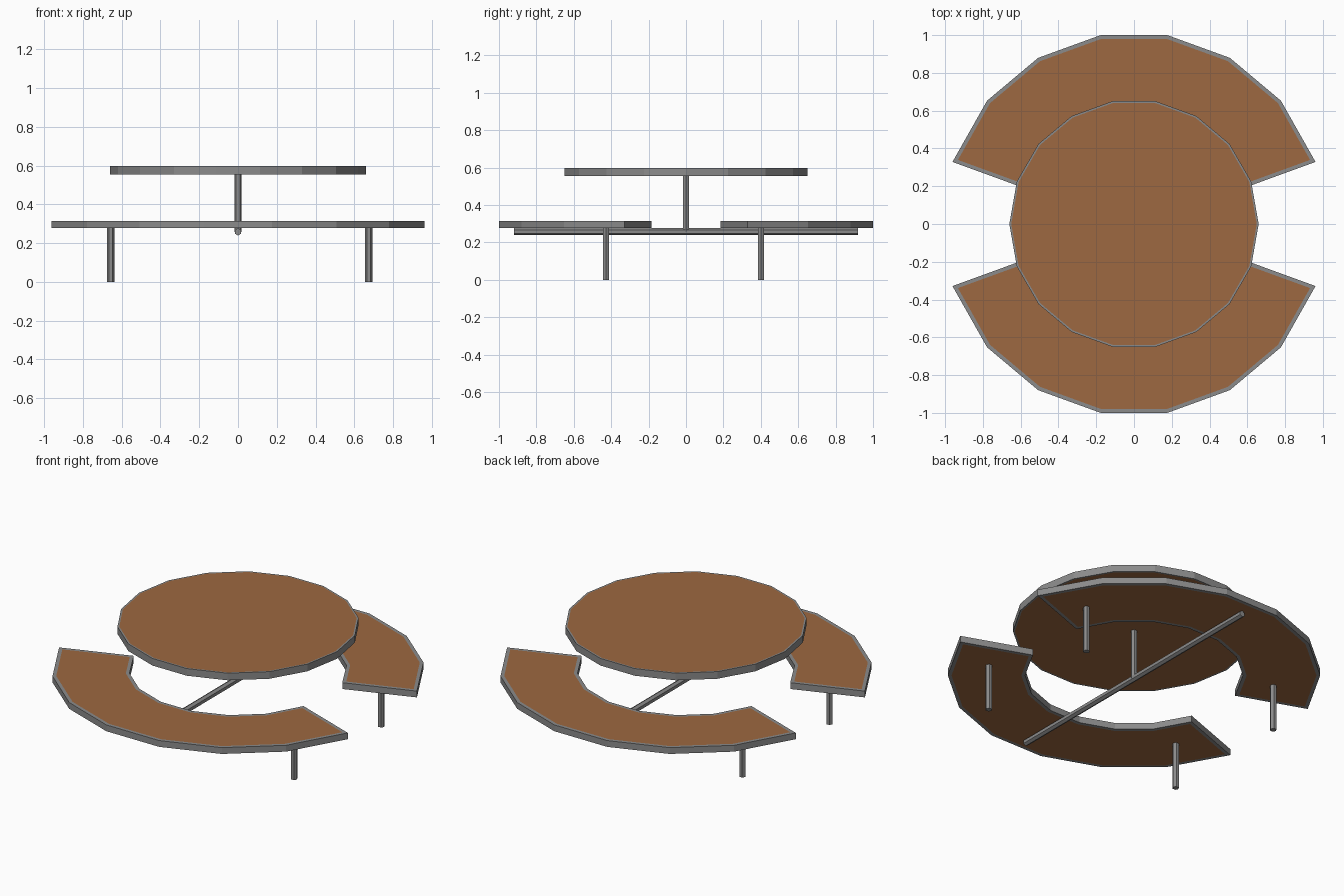
import bpy, bmesh, math
from mathutils import Vector

if "Cube" in bpy.data.objects:
    bpy.data.objects.remove(bpy.data.objects["Cube"])


def material(name, rgb):
    m = bpy.data.materials.new(name)
    m.diffuse_color = (*rgb, 1)
    m.use_nodes = True
    m.node_tree.nodes["Principled BSDF"].inputs["Base Color"].default_value = m.diffuse_color
    return m


METAL = material("grey metal", (0.26, 0.26, 0.26))
WOOD = material("brown wood", (0.34, 0.14, 0.052))


def finish(bm, name, mats):
    me = bpy.data.meshes.new(name)
    bmesh.ops.recalc_face_normals(bm, faces=bm.faces)
    bm.to_mesh(me)
    bm.free()
    for m in mats:
        me.materials.append(m)
    ob = bpy.data.objects.new(name, me)
    bpy.context.collection.objects.link(ob)
    return ob


def slab(name, outline, z0, z1, rim):
    """Flat board: metal edge band with wood inset on top and underside."""
    bm = bmesh.new()
    face = bm.faces.new([bm.verts.new((x, y, z0)) for x, y in outline])
    ext = bmesh.ops.extrude_face_region(bm, geom=[face])
    for v in ext["geom"]:
        if isinstance(v, bmesh.types.BMVert):
            v.co.z = z1
    bmesh.ops.recalc_face_normals(bm, faces=bm.faces)
    caps = [f for f in bm.faces if abs(f.normal.z) > 0.9]
    for f in caps:
        bmesh.ops.inset_region(bm, faces=[f], thickness=rim, use_even_offset=True)
        f.material_index = 1
    return finish(bm, name, [METAL, WOOD])


def tube(name, a, b, r=0.0187):
    """Six-sided bar from a to b."""
    a, b = Vector(a), Vector(b)
    bm = bmesh.new()
    bmesh.ops.create_cone(bm, cap_ends=True, segments=6, radius1=r, radius2=r,
                          depth=(b - a).length)
    d = (b - a).normalized()
    # keep a corner sideways on upright bars, and up/down on level ones
    ref = Vector((1, 0, 0)) if abs(d.z) > 0.5 else Vector((0, 0, 1))
    side = d.cross(ref)
    mid = (a + b) / 2
    pts = sorted((v.co.copy() for v in bm.verts), key=lambda p: p.z)
    for v in bm.verts:
        ang = round((math.atan2(v.co.y, v.co.x)) / (math.pi / 3) - 0.25) * math.pi / 3
        v.co = mid + d * v.co.z + (ref * math.cos(ang) + side * math.sin(ang)) * r
    return finish(bm, name, [METAL])


def polar(r, deg):
    t = math.radians(deg)
    return r * math.cos(t), r * math.sin(t)


# Round table top, 18 sides
slab("table_top", [polar(0.66, 20 * i) for i in range(18)], 0.555, 0.598, 0.01)

# Two curved benches, ends pushed out slightly past the 20 degree line
R_OUT, R_IN, END = 1.0155, 0.594, 0.02
s, c = math.sin(math.radians(20)), math.cos(math.radians(20))


def arc(r):
    x, y = r * c + END * s, r * s - END * c
    return [(x, y)] + [polar(r, a) for a in range(40, 141, 20)] + [(-x, y)]


outline = arc(R_OUT) + arc(R_IN)[::-1]
for name, k in (("back_bench", 1), ("front_bench", -1)):
    slab(name, [(x * k, y * k) for x, y in outline], 0.277, 0.315, 0.02)

# Centre post, cross beam and bench legs
tube("centre_post", (0, 0, 0.258), (0, 0, 0.56))
tube("cross_beam", (0, -0.92, 0.258), (0, 0.92, 0.258))
for x, sx in ((-0.656, "left"), (0.674, "right")):
    for y, sy in ((-0.428, "front"), (0.4, "back")):
        tube(f"{sy}_{sx}_leg", (x, y, 0), (x, y, 0.28))
